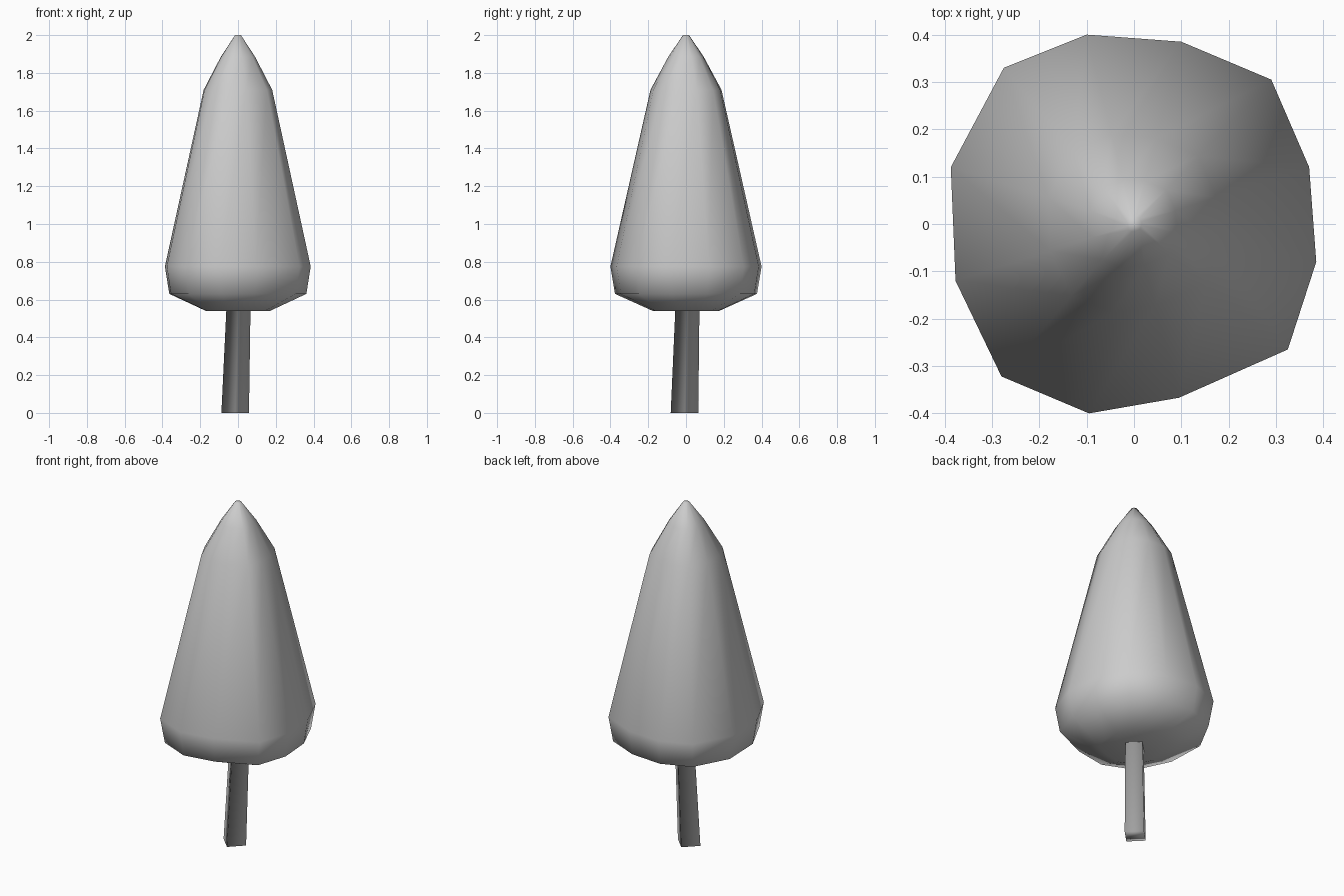
import bpy
import bmesh
from math import cos, sin, pi

cube = bpy.data.objects.get("Cube")
if cube:
    bpy.data.objects.remove(cube, do_unlink=True)

grey = bpy.data.materials.new("plain grey")
grey.use_nodes = True
colour = (0.6, 0.6, 0.6, 1)
grey.diffuse_color = colour
grey.node_tree.nodes["Principled BSDF"].inputs["Base Color"].default_value = colour


def loft(name, rings, cap_top=True):
    """Skin a stack of equal-length vertex rings, smooth shaded."""
    bm = bmesh.new()
    loops = [[bm.verts.new(p) for p in ring] for ring in rings]
    for low, high in zip(loops, loops[1:]):
        n = len(low)
        for i in range(n):
            j = (i + 1) % n
            bm.faces.new((low[i], low[j], high[j], high[i]))
    bm.faces.new(loops[0][::-1])
    if cap_top:
        bm.faces.new(loops[-1])
    for f in bm.faces:
        f.smooth = True
    mesh = bpy.data.meshes.new(name)
    bm.to_mesh(mesh)
    bm.free()
    mesh.materials.append(grey)
    obj = bpy.data.objects.new(name, mesh)
    bpy.context.collection.objects.link(obj)
    return obj


# Foliage: one slightly uneven outline, scaled up a pointed profile
outline = [(0.37, 0.12), (0.29, 0.305), (0.1, 0.385), (-0.1, 0.4),
           (-0.275, 0.33), (-0.387, 0.12), (-0.377, -0.12), (-0.28, -0.322),
           (-0.095, -0.4), (0.095, -0.367), (0.325, -0.265), (0.385, -0.08)]
profile = [(0.44, 0.54), (0.94, 0.63), (1.0, 0.775),
           (0.47, 1.71), (0.235, 1.885), (0.04, 2.0)]
loft("foliage", [[(x * s, y * s, z) for x, y in outline] for s, z in profile])

# Trunk: square post set cornerwise, leaning a little, flaring inside the foliage
trunk = [(-0.015, -0.008, 0.0, 0.073), (0.002, 0.007, 0.54, 0.064),
         (0.002, 0.007, 0.58, 0.15)]
loft("trunk", [[(cx + r * cos(k * pi / 2), cy + r * sin(k * pi / 2), z)
                for k in range(4)] for cx, cy, z, r in trunk])
